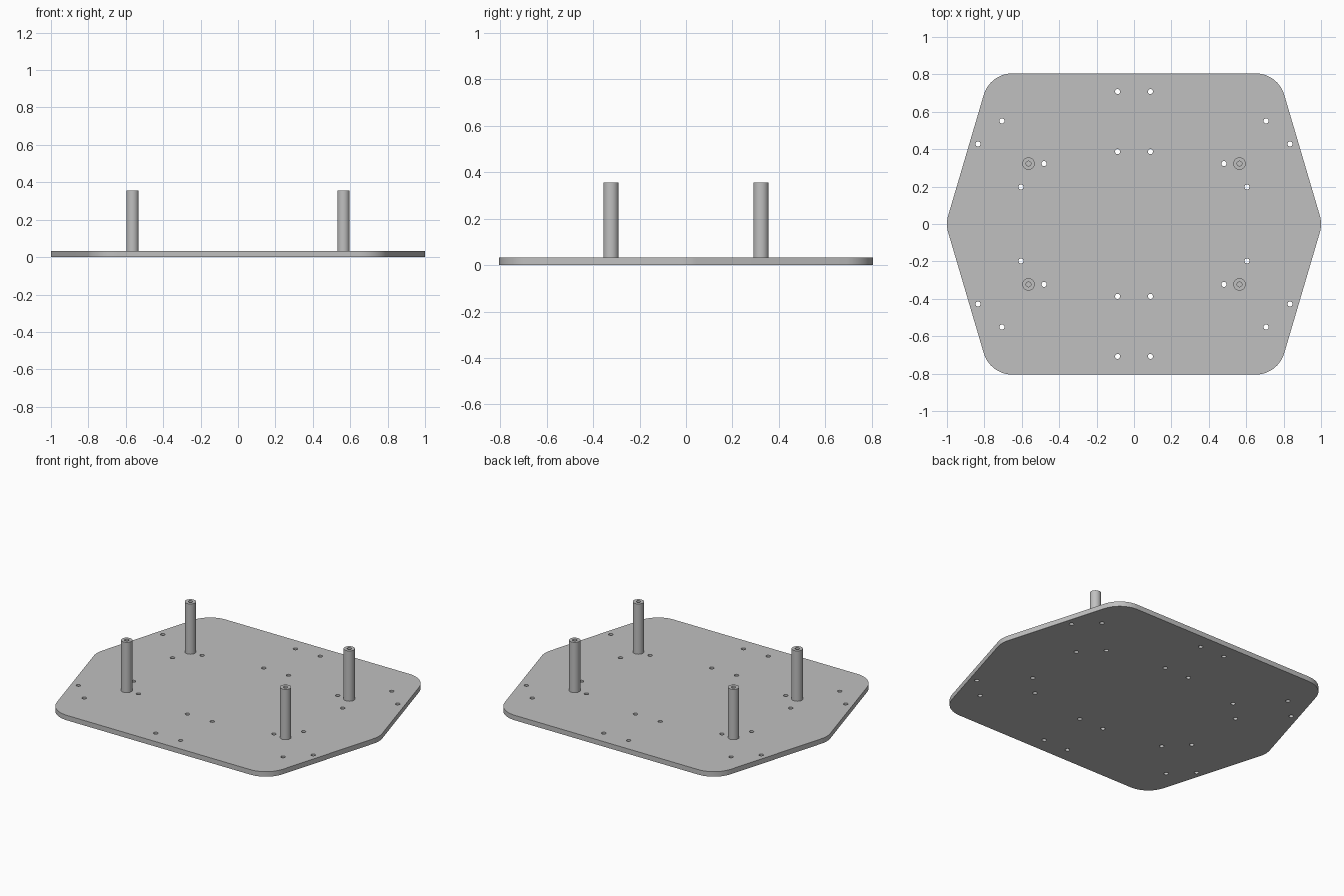
import bpy, bmesh
from math import cos, sin, pi, atan2

cube = bpy.data.objects.get("Cube")
if cube:
    bpy.data.objects.remove(cube, do_unlink=True)

THICK, TOP = 0.032, 0.355          # plate thickness, post top height
FILLET = 0.16                      # corner radius of the plate
TIP_X, CORNER = 0.84, (0.65, 0.645)  # fillet centres

grey = bpy.data.materials.new("plain grey")
grey.use_nodes = True
colour = (0.527, 0.527, 0.527, 1)
grey.diffuse_color = colour
grey.node_tree.nodes["Principled BSDF"].inputs["Base Color"].default_value = colour


def make_object(name, bm):
    bmesh.ops.recalc_face_normals(bm, faces=bm.faces)
    mesh = bpy.data.meshes.new(name)
    bm.to_mesh(mesh)
    bm.free()
    obj = bpy.data.objects.new(name, mesh)
    bpy.context.collection.objects.link(obj)
    mesh.materials.append(grey)
    return obj


def activate(obj):
    bpy.ops.object.select_all(action='DESELECT')
    obj.select_set(True)
    bpy.context.view_layer.objects.active = obj


def smooth(obj):
    activate(obj)
    bpy.ops.object.shade_smooth_by_angle(angle=pi / 6)


def circle(cx, cy, r, z, n, bm):
    return [bm.verts.new((cx + r * cos(2 * pi * i / n), cy + r * sin(2 * pi * i / n), z))
            for i in range(n)]


def extrude_up(bm, face, height):
    new = bmesh.ops.extrude_face_region(bm, geom=[face])["geom"]
    verts = [v for v in new if isinstance(v, bmesh.types.BMVert)]
    bmesh.ops.translate(bm, verts=verts, vec=(0, 0, height))


def arc(cx, cy, start, end, steps):
    angles = [start + (end - start) * i / steps for i in range(steps + 1)]
    return [(cx + FILLET * cos(a), cy + FILLET * sin(a)) for a in angles]


# Base plate: hexagon with rounded corners
slant = atan2(TIP_X - CORNER[0], CORNER[1])
quarter = arc(TIP_X, 0, 0, slant, 6) + arc(*CORNER, slant, pi / 2, 16)
half = quarter + [(-x, y) for x, y in reversed(quarter)]
outline = half + [(x, -y) for x, y in reversed(half[1:-1])]
bm = bmesh.new()
extrude_up(bm, bm.faces.new([bm.verts.new((x, y, 0)) for x, y in outline]), THICK)
plate = make_object("base_plate", bm)

# Through holes, mirrored into all four quadrants
holes = [(0.088, 0.708), (0.088, 0.387), (0.706, 0.551),
         (0.834, 0.428), (0.481, 0.323), (0.604, 0.198)]
bm = bmesh.new()
for x, y in holes:
    for sx in (1, -1):
        for sy in (1, -1):
            ring = circle(sx * x, sy * y, 0.0135, -THICK, 24, bm)
            extrude_up(bm, bm.faces.new(ring), 3 * THICK)
cutter = make_object("hole_cutter", bm)
cutter.hide_render = True
cut = plate.modifiers.new("holes", 'BOOLEAN')
cut.operation = 'DIFFERENCE'
cut.solver = 'EXACT'
cut.object = cutter
activate(plate)
bpy.ops.object.modifier_apply(modifier=cut.name)
bpy.data.objects.remove(cutter, do_unlink=True)
smooth(plate)

# Hollow standoff posts
for side, sx in (("left", 1), ("right", -1)):
    for end, sy in (("front", -1), ("back", 1)):
        bm = bmesh.new()
        rings = [circle(sx * 0.564, sy * 0.323, r, z, 32, bm)
                 for r, z in ((0.033, THICK), (0.033, TOP), (0.013, TOP), (0.013, THICK))]
        for a, b in zip(rings, rings[1:] + rings[:1]):
            for i in range(32):
                j = (i + 1) % 32
                bm.faces.new((a[i], a[j], b[j], b[i]))
        smooth(make_object(f"{end}_{side}_post", bm))
